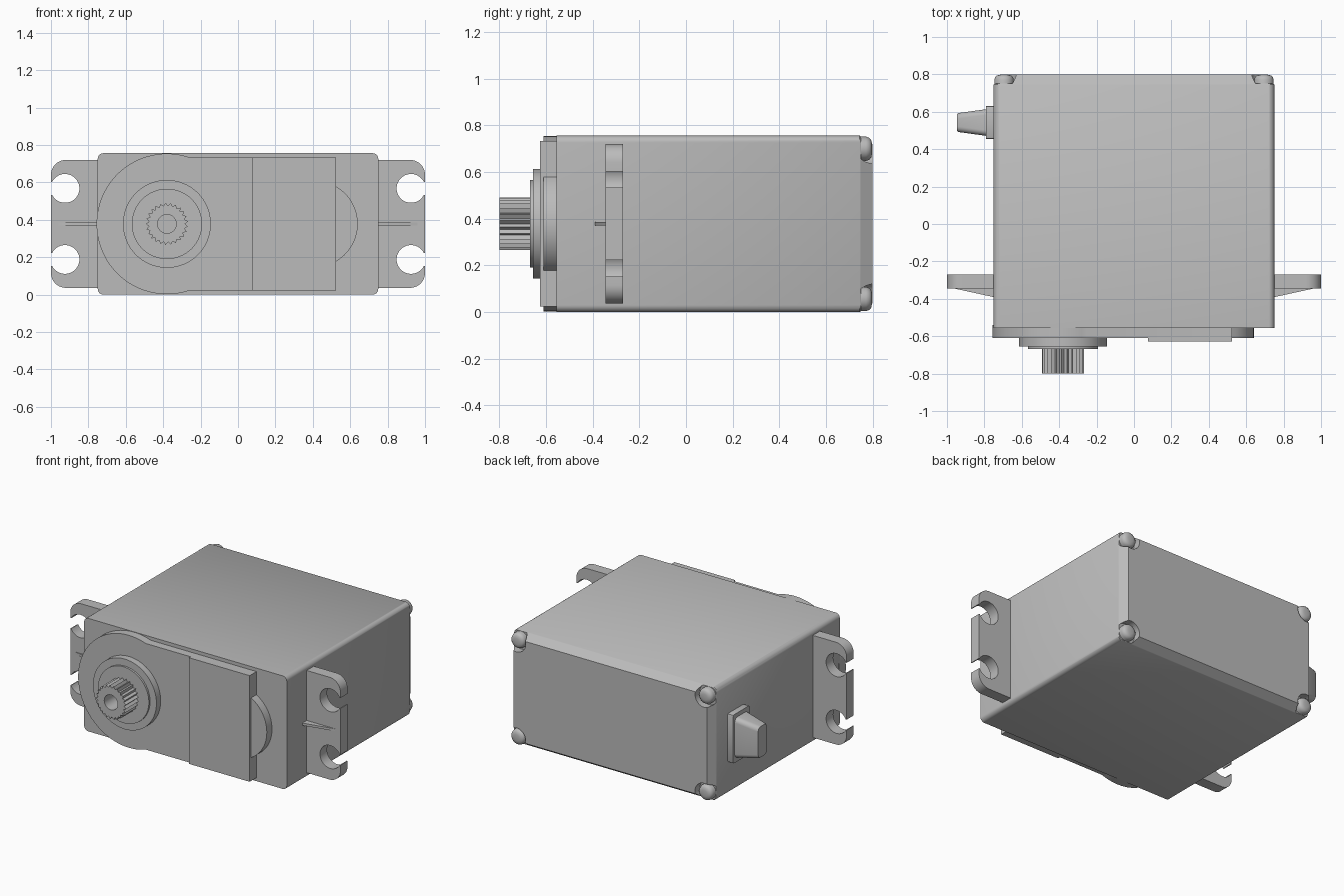
import bpy, bmesh
from math import sin, cos, radians, asin, degrees, sqrt

cube = bpy.data.objects.get("Cube")
if cube:
    bpy.data.objects.remove(cube, do_unlink=True)

grey = bpy.data.materials.new("grey plastic")
grey.use_nodes = True
grey.diffuse_color = (0.5, 0.5, 0.5, 1)
bsdf = next(n for n in grey.node_tree.nodes if n.type == 'BSDF_PRINCIPLED')
bsdf.inputs["Base Color"].default_value = (0.5, 0.5, 0.5, 1)

MID = 0.378          # height of the long axis
SHAFT = (-0.38, MID)  # output shaft centre in x, z


def arc(cx, cz, r, a0, a1, n):
    """Points along an arc, angles in degrees."""
    return [(cx + r * cos(radians(a0 + (a1 - a0) * i / n)),
             cz + r * sin(radians(a0 + (a1 - a0) * i / n))) for i in range(n + 1)]


def circle(c, r, n=64):
    return arc(*c, r, 0, 360, n)[:-1]


def rounded(x0, x1, z0, z1, r, n=6):
    return (arc(x1 - r, z1 - r, r, 0, 90, n) + arc(x0 + r, z1 - r, r, 90, 180, n)
            + arc(x0 + r, z0 + r, r, 180, 270, n) + arc(x1 - r, z0 + r, r, 270, 360, n))


def smooth(ob):
    bpy.ops.object.select_all(action='DESELECT')
    ob.select_set(True)
    bpy.context.view_layer.objects.active = ob
    bpy.ops.object.shade_smooth_by_angle(angle=radians(35))


def loft(name, rings, axis='y'):
    """Skin through (outline, position) rings and cap both ends."""
    bm = bmesh.new()
    loops = []
    for pts, d in rings:
        loops.append([bm.verts.new((a, d, b) if axis == 'y' else (d, a, b)) for a, b in pts])
    for lo, hi in zip(loops, loops[1:]):
        for i in range(len(lo)):
            j = (i + 1) % len(lo)
            bm.faces.new((lo[i], lo[j], hi[j], hi[i]))
    bm.faces.new(loops[0][::-1])
    bm.faces.new(loops[-1])
    bmesh.ops.recalc_face_normals(bm, faces=bm.faces)
    me = bpy.data.meshes.new(name)
    bm.to_mesh(me)
    bm.free()
    me.materials.append(grey)
    ob = bpy.data.objects.new(name, me)
    bpy.context.collection.objects.link(ob)
    smooth(ob)
    return ob


def prism(name, pts, y0, y1):
    return loft(name, [(pts, y0), (pts, y1)])


# Case with rounded long edges and a chamfered back
case = loft("case", [(rounded(-0.75, 0.75, 0, 0.756, 0.03), -0.555),
                     (rounded(-0.75, 0.75, 0, 0.756, 0.03), 0.745),
                     (rounded(-0.715, 0.715, 0.037, 0.719, 0.015), 0.8)])

# Corner pockets and screw heads in the back
for sx, side in ((1, "left"), (-1, "right")):
    for sz, level in ((1, "upper"), (-1, "lower")):
        c = (sx * 0.695, MID + sz * 0.322)
        cutter = prism("pocket_cutter", circle(c, 0.068, 32), 0.75, 0.9)
        mod = case.modifiers.new("pocket", 'BOOLEAN')
        mod.operation = 'DIFFERENCE'
        mod.solver = 'EXACT'
        mod.object = cutter
        bpy.context.view_layer.objects.active = case
        bpy.ops.object.modifier_apply(modifier=mod.name)
        bpy.data.objects.remove(cutter, do_unlink=True)
        loft(f"{side}_{level}_screw", [(circle(c, r, 32), y) for r, y in
             ((0.052, 0.72), (0.052, 0.772), (0.047, 0.786), (0.038, 0.794), (0.02, 0.798))])
smooth(case)

# Front cover: big disc blended into a straight section and a small bulge
a = degrees(asin(0.355 / 0.376))
r = 0.231
b = degrees(asin(0.2 / r))
cx = 0.525 - sqrt(r * r - 0.04)
cover = (arc(*SHAFT, 0.376, a, 360 - a, 56) + [(0.525, MID - 0.355)]
         + arc(cx, MID, r, -b, b, 20) + [(0.525, MID + 0.355)])
prism("front_cover", cover, -0.61, -0.54)
prism("raised_panel", [(0.075, MID - 0.355), (0.525, MID - 0.355),
                       (0.525, MID + 0.355), (0.075, MID + 0.355)], -0.627, -0.545)

# Shaft collar and toothed output shaft with a bore
prism("collar", circle(SHAFT, 0.235), -0.655, -0.6)
prism("collar_step", circle(SHAFT, 0.188), -0.668, -0.65)
TEETH = 25
ring = circle(SHAFT, 1, TEETH * 2)
spline = [(SHAFT[0] + (x - SHAFT[0]) * k, MID + (z - MID) * k)
          for i, (x, z) in enumerate(ring) for k in [0.113 if i % 2 else 0.097]]
bore = circle(SHAFT, 0.05, TEETH * 2)
loft("output_shaft", [(spline, -0.66), (spline, -0.8), (bore, -0.8), (bore, -0.69)])

# Mounting ears with open screw holes, and a gusset on each
hz = 0.19            # hole height from the middle
s = degrees(asin(0.035 / 0.077))
half = ([(1, hz - 0.035)] + arc(0.925, hz, 0.077, -s, s - 360, 36)
        + [(1, hz + 0.035)] + arc(0.92, 0.262, 0.08, 0, 90, 10) + [(0.74, 0.342)])
outline = half + [(x, -z) for x, z in reversed(half)]
for sx, side in ((1, "left"), (-1, "right")):
    prism(f"{side}_ear", [(sx * x, MID + z) for x, z in outline], -0.345, -0.27)
    gusset = [(MID - 0.008, (0.74, -0.392)), (MID + 0.008, (0.74, -0.392))]
    loft(f"{side}_gusset", [([(sx * 0.74, z0), (sx * x1, z0), (sx * x1, z1), (sx * 0.74, z1)], y)
                            for z0, z1 in [(gusset[0][0], gusset[1][0])]
                            for x1, y in ((0.745, -0.392), (0.96, -0.345), (0.96, -0.34))])

# Cable outlet on the right side
loft("cable_flange", [(rounded(0.455, 0.63, 0.215, 0.54, 0.01, 2), d) for d in (-0.74, -0.79)], 'x')
loft("cable_boot", [(rounded(0.47, 0.615, 0.24, 0.515, 0.03), -0.78),
                    (rounded(0.492, 0.593, 0.27, 0.485, 0.03), -0.94),
                    (rounded(0.497, 0.588, 0.275, 0.48, 0.026), -0.946)], 'x')
